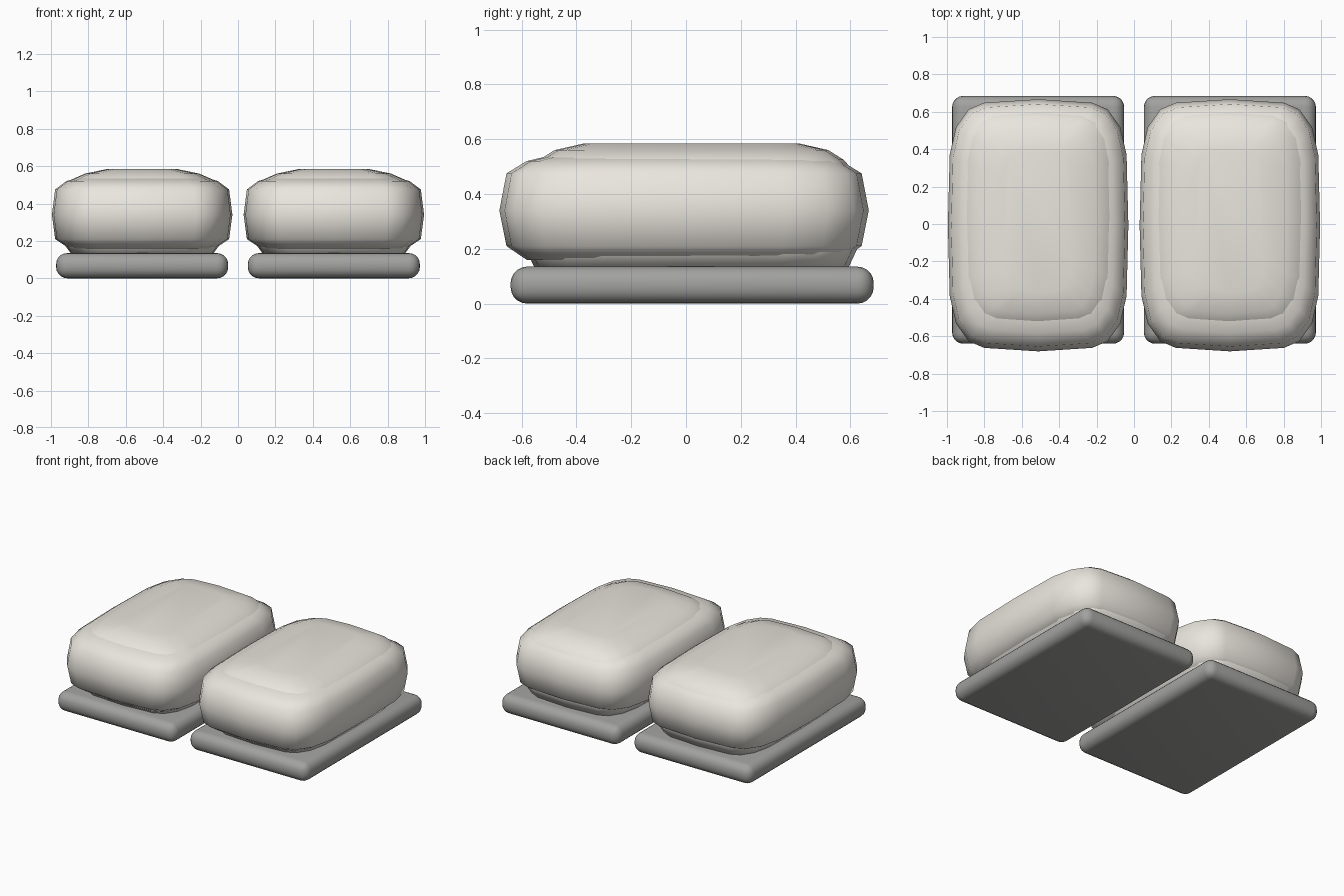
import bpy, bmesh, math

if "Cube" in bpy.data.objects:
    bpy.data.objects.remove(bpy.data.objects["Cube"])

PITCH = 1.025          # spacing between the two units
X0 = -PITCH / 2        # centre of the left unit
# rounded outline of one quarter, as fractions of half width / half depth
QUARTER = [(1, 0), (.98, .56), (.91, .78), (.77, .92), (.6, .972), (0, 1)]


def material(name, rgb):
    m = bpy.data.materials.new(name)
    m.diffuse_color = (*rgb, 1)
    m.use_nodes = True
    m.node_tree.nodes["Principled BSDF"].inputs["Base Color"].default_value = m.diffuse_color
    return m


def outline():
    q = QUARTER
    left = [(-x, y) for x, y in q[-2::-1]]
    half = q + left
    return half + [(-x, -y) for x, y in half[1:-1]]


def finish(name, bm, mat, angle):
    bmesh.ops.recalc_face_normals(bm, faces=bm.faces)
    me = bpy.data.meshes.new(name)
    bm.to_mesh(me)
    bm.free()
    me.materials.append(mat)
    ob = bpy.data.objects.new(name, me)
    bpy.context.collection.objects.link(ob)
    bpy.ops.object.select_all(action='DESELECT')
    ob.select_set(True)
    bpy.context.view_layer.objects.active = ob
    bpy.ops.object.shade_smooth_by_angle(angle=math.radians(angle))
    arr = ob.modifiers.new("pair", 'ARRAY')
    arr.count = 2
    arr.use_relative_offset = False
    arr.use_constant_offset = True
    arr.constant_offset_displace = (PITCH, 0, 0)
    return ob


def loft(name, rings, cy, mat):
    bm = bmesh.new()
    loops = [[bm.verts.new((X0 + hx * u, cy + hy * v, z)) for u, v in outline()]
             for z, hx, hy in rings]
    n = len(loops[0])
    for a, b in zip(loops, loops[1:]):
        for i in range(n):
            j = (i + 1) % n
            bm.faces.new((a[i], a[j], b[j], b[i]))
    bm.faces.new(loops[0][::-1])
    bm.faces.new(loops[-1])
    return finish(name, bm, mat, 65)


cream = material("cream", (.82, .79, .73))
grey = material("grey", (.36, .36, .35))

# padded outer shell
loft("outer_cushion", [(.16, .39, .575), (.21, .465, .648), (.34, .4825, .674),
                       (.475, .465, .648), (.52, .405, .575), (.54, .335, .49)],
     -.007, cream)

# inner core: raised top panel and the neck above the base
loft("inner_cushion", [(.125, .375, .57), (.20, .43, .605), (.47, .43, .605),
                       (.525, .385, .555), (.56, .305, .50), (.585, .185, .39)],
     .02, cream)

# rounded base slab
bm = bmesh.new()
bmesh.ops.create_cube(bm, size=1)
for v in bm.verts:
    v.co = (X0 + v.co.x * .92, .0225 + v.co.y * 1.325, .0675 + v.co.z * .135)
bmesh.ops.bevel(bm, geom=bm.edges[:], offset=.06, segments=5, profile=.5,
                affect='EDGES')
finish("base", bm, grey, 40)
